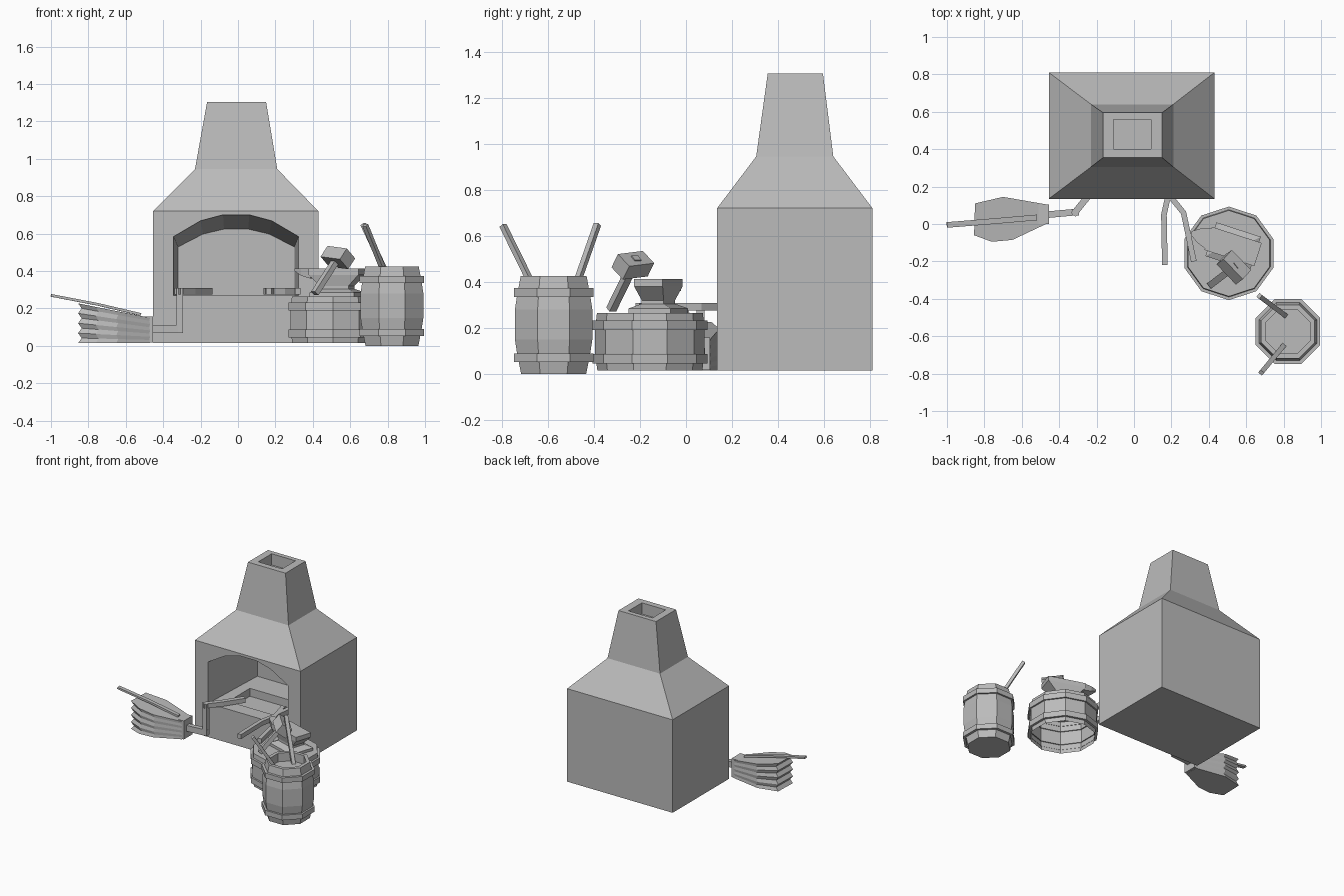
import bpy, bmesh, math
from mathutils import Vector, Matrix

cube = bpy.data.objects.get("Cube")
if cube:
    bpy.data.objects.remove(cube)

GREY = (0.5, 0.5, 0.5, 1)
stone = bpy.data.materials.new("plain_grey")
stone.use_nodes = True
stone.diffuse_color = GREY
stone.node_tree.nodes["Principled BSDF"].inputs["Base Color"].default_value = GREY


def loft(name, rings, bottom=True, top=True):
    """Skin a stack of rings that all have the same number of points."""
    bm = bmesh.new()
    rows = [[bm.verts.new(p) for p in ring] for ring in rings]
    n = len(rows[0])
    for low, high in zip(rows, rows[1:]):
        for i in range(n):
            j = (i + 1) % n
            bm.faces.new((low[i], low[j], high[j], high[i]))
    if bottom:
        bm.faces.new(rows[0][::-1])
    if top:
        bm.faces.new(rows[-1])
    bmesh.ops.recalc_face_normals(bm, faces=bm.faces)
    mesh = bpy.data.meshes.new(name)
    bm.to_mesh(mesh)
    bm.free()
    mesh.materials.append(stone)
    obj = bpy.data.objects.new(name, mesh)
    bpy.context.collection.objects.link(obj)
    return obj


def rect(x0, x1, y0, y1, z):
    return [(x0, y0, z), (x1, y0, z), (x1, y1, z), (x0, y1, z)]


def ring(cx, cy, r, z, sides, turn):
    step = math.tau / sides
    return [(cx + r * math.cos(turn + i * step), cy + r * math.sin(turn + i * step), z)
            for i in range(sides)]


def bar(name, points, width, height):
    """Square bar swept along a path."""
    pts = [Vector(p) for p in points]
    dirs = [(b - a).normalized() for a, b in zip(pts, pts[1:])]
    rings = []
    for i, p in enumerate(pts):
        d = (dirs[max(i - 1, 0)] + dirs[min(i, len(dirs) - 1)]).normalized()
        side = d.cross(Vector((0, 0, 1)))
        side = side.normalized() if side.length > 0.01 else Vector((0, 1, 0))
        up = side.cross(d)
        rings.append([p + side * a * width / 2 + up * b * height / 2
                      for a, b in ((-1, -1), (1, -1), (1, 1), (-1, 1))])
    return loft(name, rings)


def carve(target, cutter):
    """Subtract the cutter and remove it."""
    mod = target.modifiers.new("cut", 'BOOLEAN')
    mod.operation, mod.solver, mod.object = 'DIFFERENCE', 'EXACT', cutter
    bpy.context.view_layer.update()
    graph = bpy.context.evaluated_depsgraph_get()
    mesh = bpy.data.meshes.new_from_object(target.evaluated_get(graph))
    target.modifiers.clear()
    target.data = mesh
    bpy.data.objects.remove(cutter)


# Furnace body, hood and chimney
furnace = loft("furnace", [rect(-.455, .43, .135, .81, .015), rect(-.455, .43, .135, .81, .72),
                           rect(-.23, .21, .305, .64, .945), rect(-.165, .15, .355, .595, 1.305)])
carve(furnace, loft("flue_cutter", [rect(-.11, .09, .4, .56, 1.22), rect(-.11, .09, .4, .56, 1.4)]))

# Arched hearth opening, tapering towards the back
arch = [(-.345, .27), (.325, .27), (.325, .585), (.18, .67), (.06, .702),
        (-.08, .702), (-.2, .67), (-.345, .585)]


def arch_ring(y, sx, sz):
    return [(-.01 + (x + .01) * sx, y, .27 + (z - .27) * sz) for x, z in arch]


carve(furnace, loft("hearth_cutter", [arch_ring(.125, 1, 1), arch_ring(.69, .93, .82)]))
carve(furnace, loft("coal_pit_cutter", [rect(-.25, .2, .24, .5, .21), rect(-.25, .2, .24, .5, .3)]))

# Tongs resting in the hearth
bar("tongs_right_arm", [(.2, .33, .292), (.18, .14, .292), (.16, .05, .292), (.165, -.22, .292)], .03, .034)
bar("tongs_left_arm", [(.15, .33, .292), (.2, .14, .292), (.265, .06, .292), (.32, -.2, .292)], .03, .034)

# Bellows: pleated bag between two boards, fanning open away from the nozzle
outline = [(-.855, -.06), (-.76, -.095), (-.65, -.085), (-.47, 0), (-.47, .105), (-.7, .145), (-.85, .11)]
layers = 8


def bellows_ring(t, pinch):
    cx, cy = -.47, .04
    points = []
    for x, y in outline:
        z_top = .15 + (cx - x) * .2
        points.append((cx + (x - cx) * pinch, cy + (y - cy) * pinch, .015 + t * (z_top - .015)))
    return points


loft("bellows_bag", [bellows_ring(i / layers, (1, .95)[i % 2]) for i in range(layers + 1)])
bar("bellows_handle", [(-1, -.005, .27), (-.75, .015, .222), (-.52, .035, .168)], .03, .014)
loft("bellows_nozzle", [rect(-.525, -.455, .0, .105, .018), rect(-.525, -.455, .0, .105, .158)])
bar("bellows_pipe", [(-.46, .05, .09), (-.295, .065, .09)], .035, .045)
loft("bellows_riser", [rect(-.33, -.295, .045, .08, .07), rect(-.33, -.295, .045, .08, .308)])
bar("bellows_outlet", [(-.325, .05, .292), (-.24, .155, .292), (-.15, .29, .292)], .035, .034)


def hoop(name, cx, cy, r, z0, z1, sides, turn):
    loft(name, [ring(cx, cy, rr, z, sides, turn)
                for rr, z in ((r - .02, z0), (r, z0), (r, z1), (r - .02, z1))], False, False)


# Banded stump under the anvil, open below
SX, SY, TURN = .507, -.157, math.pi / 2
loft("stump", [ring(SX, SY, r, z, 10, TURN)
               for r, z in ((.228, .015), (.238, .09), (.238, .19), (.23, .265))], False, True)
for label, z in (("lower", .045), ("upper", .19)):
    hoop("stump_band_" + label, SX, SY, .25, z, z + .042, 10, TURN)

# Water barrel with a recessed fill
BX, BY, EIGHTH = .823, -.575, math.pi / 8
loft("barrel", [ring(BX, BY, r, z, 8, EIGHTH)
                for r, z in ((.153, 0), (.172, .09), (.182, .15), (.182, .28),
                             (.172, .34), (.155, .425), (.128, .425), (.128, .36))])
for label, z in (("lower", .052), ("upper", .335)):
    hoop("barrel_band_" + label, BX, BY, .187, z, z + .038, 8, EIGHTH)
bar("barrel_rod_back", [(.81, -.49, .35), (.67, -.385, .65)], .026, .022)
bar("barrel_rod_front", [(.80, -.65, .35), (.68, -.795, .645)], .026, .022)

# Anvil, turned on the stump
place = Matrix.Translation((.53, -.12, 0)) @ Matrix.Rotation(math.radians(-18), 4, 'Z')


def slab(length, width, z):
    return rect(-length / 2, length / 2, -width / 2, width / 2, z)


anvil = loft("anvil", [slab(.25, .19, .264), slab(.25, .19, .285), slab(.16, .1, .305),
                       slab(.16, .1, .32), slab(.28, .13, .38), slab(.28, .13, .413)])
anvil.matrix_world = place
horn = loft("anvil_horn", [[(x, y * w, z) for y, z in ((-1, low), (1, low), (1, .413), (-1, .413))]
                           for x, w, low in ((-.13, .06, .36), (-.19, .04, .375), (-.235, .01, .4))])
horn.matrix_world = place

# Hammer leaning on the anvil
grip, tip = Vector((.41, -.325, .28)), Vector((.555, -.215, .505))
bar("hammer_handle", [grip, tip], .036, .03)
along = (tip - grip).normalized()
across = Vector((.74, -.67, 0))
across = (across - along * across.dot(along)).normalized()
centre = tip - along * .042
frame = Matrix((across, along.cross(across), along)).transposed().to_4x4()
head = loft("hammer_head", [slab(.15, .085, -.037), slab(.15, .085, .037)])
head.matrix_world = Matrix.Translation(centre) @ frame
